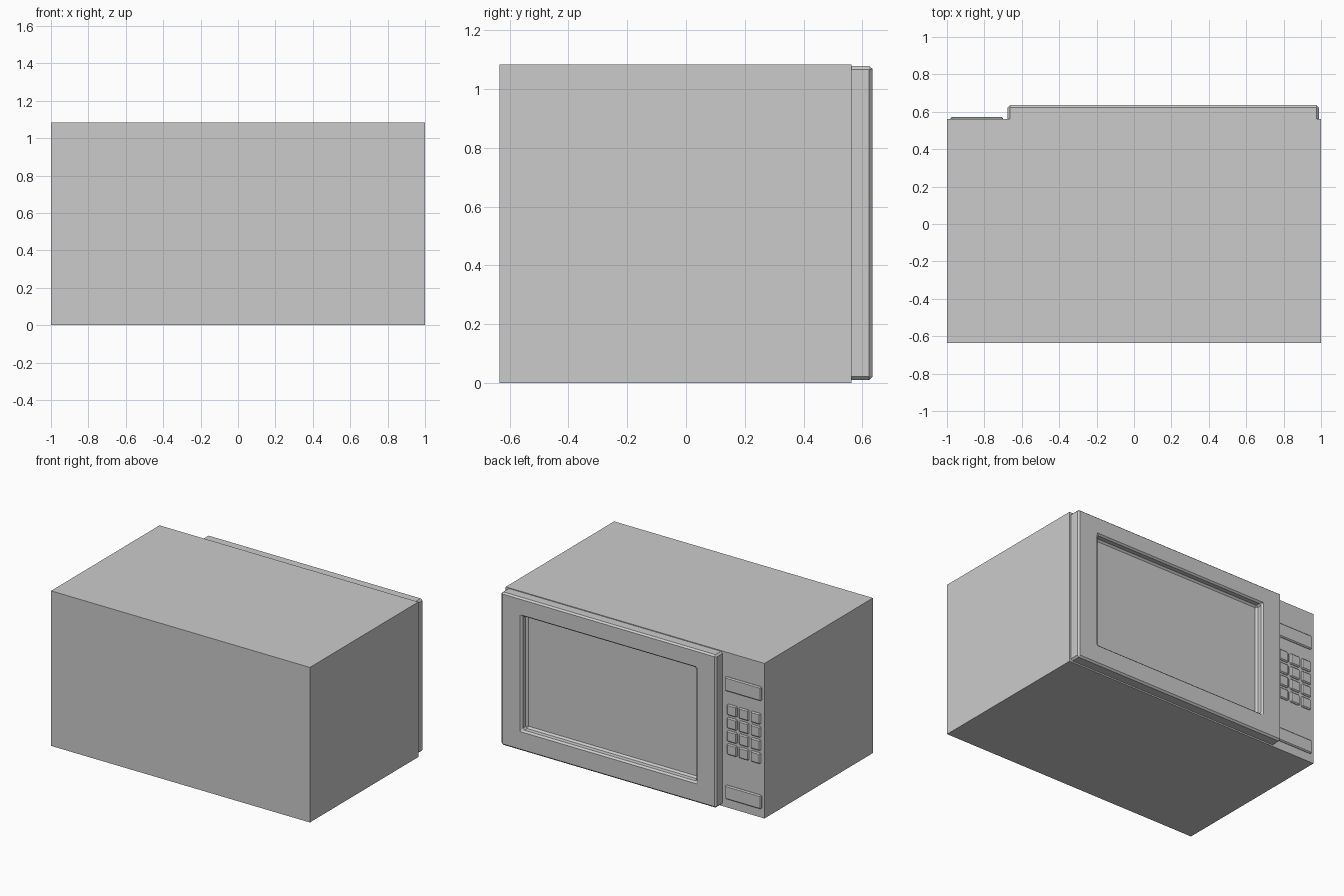
import bpy, bmesh

if "Cube" in bpy.data.objects:
    bpy.data.objects.remove(bpy.data.objects["Cube"])


def make_box(name, x0, x1, y0, y1, z0, z1, bevel=0.0):
    """Box given by its limits, with an optional single-segment chamfer."""
    bm = bmesh.new()
    bmesh.ops.create_cube(bm, size=1)
    for v in bm.verts:
        v.co = (x1 if v.co.x > 0 else x0,
                y1 if v.co.y > 0 else y0,
                z1 if v.co.z > 0 else z0)
    mesh = bpy.data.meshes.new(name)
    bm.to_mesh(mesh)
    bm.free()
    ob = bpy.data.objects.new(name, mesh)
    bpy.context.collection.objects.link(ob)
    if bevel:
        mod = ob.modifiers.new("chamfer", 'BEVEL')
        mod.width = bevel
        mod.segments = 1
        mod.limit_method = 'ANGLE'
    return ob


FACE = 0.562      # plane of the control panel
FRONT = 0.635     # outer plane of the door

# Cabinet
make_box("cabinet", -1, 1, -0.635, FACE, 0, 1.083)

# Door with a recessed window, chamfered all round
door = make_box("door", -0.676, 0.988, FACE - 0.02, FRONT, 0.01, 1.078, 0.012)
WIN_X, WIN_Z = (-0.518, 0.824), (0.155, 0.95)
bm = bmesh.new()
bm.from_mesh(door.data)
pane = max(bm.faces, key=lambda f: f.calc_center_median().y)
bmesh.ops.inset_individual(bm, faces=[pane], thickness=0.12)
mid = pane.calc_center_median()
for v in pane.verts:
    v.co.x = WIN_X[v.co.x > mid.x]
    v.co.z = WIN_Z[v.co.z > mid.z]
recess = bmesh.ops.extrude_discrete_faces(bm, faces=[pane])["faces"][0]
for v in recess.verts:
    v.co.y = FRONT - 0.055
bmesh.ops.recalc_face_normals(bm, faces=bm.faces)
bm.to_mesh(door.data)
bm.free()

# Display and open button
KEY_Y = (FACE - 0.02, FACE + 0.011)
make_box("display", -0.98, -0.70, *KEY_Y, 0.815, 0.914, 0.007)
make_box("open_button", -0.98, -0.70, *KEY_Y, 0.06, 0.157, 0.007)

# Keypad, three columns by four rows
KEY, PITCH = 0.076, 0.092
for row in range(4):
    for col in range(3):
        x = -0.974 + col * PITCH
        z = 0.374 + row * PITCH
        make_box(f"key_{row}_{col}", x, x + KEY, *KEY_Y, z, z + KEY, 0.007)
